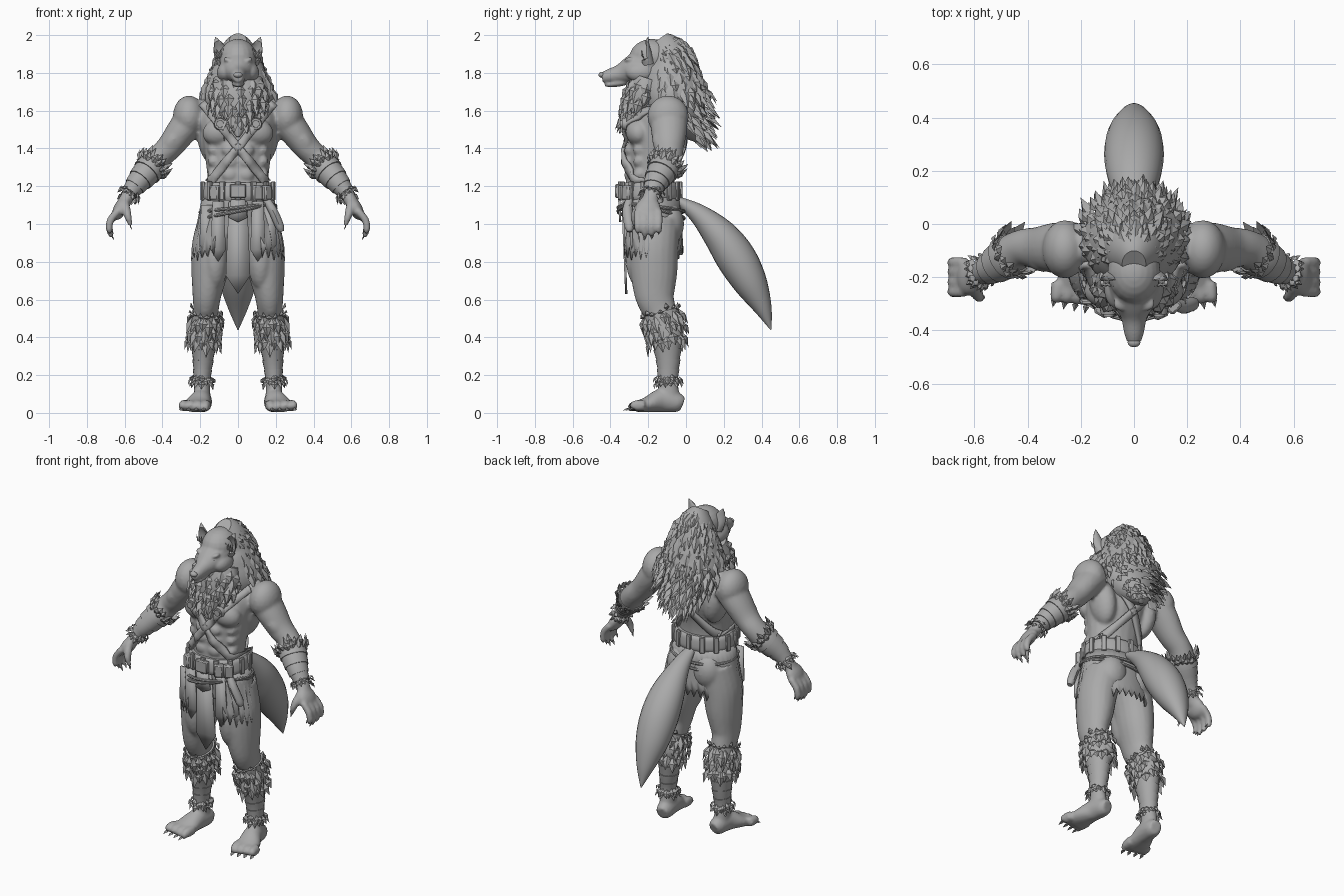
import bpy, bmesh, math, random
from math import sin, cos, pi, radians
from mathutils import Vector, Matrix
from mathutils.bvhtree import BVHTree

random.seed(4)
cube = bpy.data.objects.get("Cube")
if cube:
    bpy.data.objects.remove(cube)

grey = bpy.data.materials.new("plain grey")
grey.use_nodes = True
colour = (.4, .4, .4, 1)
grey.diffuse_color = colour
grey.node_tree.nodes["Principled BSDF"].inputs["Base Color"].default_value = colour
X, Y, Z = Vector((1, 0, 0)), Vector((0, 1, 0)), Vector((0, 0, 1))
made = []


def finish(name, bm, mirror=False, solid=0):
    bmesh.ops.recalc_face_normals(bm, faces=bm.faces)
    mesh = bpy.data.meshes.new(name)
    bm.to_mesh(mesh)
    bm.free()
    mesh.materials.append(grey)
    ob = bpy.data.objects.new(name, mesh)
    bpy.context.collection.objects.link(ob)
    if solid:
        mod = ob.modifiers.new("thickness", 'SOLIDIFY')
        mod.thickness, mod.offset = solid, 0
    if mirror:
        ob.modifiers.new("mirror", 'MIRROR').use_mirror_merge = False
    made.append(ob)
    return ob


def sample(path, s):
    """Smooth point on a path of (x, y, z, width, depth) rows."""
    last = len(path) - 1
    s = max(0, min(last, s))
    i = min(int(s), last - 1)
    f = s - i
    a, b, c, d = (path[max(0, min(last, i + k))] for k in (-1, 0, 1, 2))
    return [q + .5 * f * (r - p + f * (2 * p - 5 * q + 4 * r - t + f * (3 * (q - r) + t - p)))
            for p, q, r, t in zip(a, b, c, d)]


def skin_point(path, s, a, ref, grow=1):
    """Position, normal and path direction on the surface of a tube."""
    x, y, z, w, d = sample(path, s)
    t = (Vector(sample(path, s + .05)[:3]) - Vector(sample(path, s - .05)[:3])).normalized()
    u = (ref - t * ref.dot(t)).normalized()
    v = t.cross(u)
    w, d = max(w, .002), max(d, .002)
    p = Vector((x, y, z)) + (u * w * cos(a) + v * d * sin(a)) * grow
    return p, (u * cos(a) / w + v * sin(a) / d).normalized(), t


def tube(bm, path, ref=X, start=0, end=None, grow=(1, 1), n=20, steps=5):
    end = len(path) - 1 if end is None else end
    rows = max(2, math.ceil((end - start) * steps))
    rings = []
    for r in range(rows + 1):
        f = r / rows
        g = grow[0] + (grow[1] - grow[0]) * f
        rings.append([bm.verts.new(skin_point(path, start + (end - start) * f, 2 * pi * k / n, ref, g)[0])
                      for k in range(n)])
    for lo, hi in zip(rings, rings[1:]):
        for k in range(n):
            bm.faces.new((lo[k], lo[k - 1], hi[k - 1], hi[k]))
    bm.faces.new(rings[0])
    bm.faces.new(rings[-1])


def ball(bm, loc, size, turn=0, axis='Y'):
    m = Matrix.Translation(loc) @ Matrix.Rotation(radians(turn), 4, axis) @ Matrix.Diagonal((*size, 1))
    bmesh.ops.create_uvsphere(bm, u_segments=20, v_segments=12, radius=1, matrix=m)


def box(bm, loc, size, turn=0, axis='Y'):
    m = Matrix.Translation(loc) @ Matrix.Rotation(radians(turn), 4, axis) @ Matrix.Diagonal((*size, 1))
    part = bmesh.ops.create_cube(bm, size=1, matrix=m)
    edges = {e for v in part["verts"] for e in v.link_edges}
    bmesh.ops.bevel(bm, geom=list(edges), offset=min(size) * .2, segments=1, affect='EDGES')


def tuft(bm, p, d, n, length, width):
    """One leaf-shaped lock of fur."""
    side = d.cross(n).normalized() * width / 2
    mid = p + d * length * .4
    root, tip, left, right, ridge = (bm.verts.new(q) for q in (
        p - n * .005, p + d * length, mid + side, mid - side, mid + n * width * .35))
    for f in ((root, left, ridge), (root, ridge, right), (ridge, left, tip),
              (right, ridge, tip), (root, right, left), (left, right, tip)):
        bm.faces.new(f)


def fur(bm, path, rows, count, length, width, ref=X, flow=1, lift=.3, grow=1, keep=lambda p, a: True):
    for r, s in enumerate(rows):
        for k in range(count):
            a = 2 * pi * (k + .5 * (r % 2) + random.uniform(-.25, .25)) / count
            p, n, t = skin_point(path, s + random.uniform(-.1, .1), a, ref, grow)
            if keep(p, a):
                d = (t * flow + n * lift * random.uniform(.5, 1.3)).normalized()
                tuft(bm, p, d, n, length * random.uniform(.75, 1.25), width * random.uniform(.8, 1.2))


# Muscular body, fused into one skin
torso = [(0, -.17, .95, .16, .12), (0, -.18, 1.1, .175, .14), (0, -.19, 1.2, .16, .13),
         (0, -.18, 1.32, .17, .13), (0, -.16, 1.45, .19, .15), (0, -.14, 1.57, .2, .13),
         (0, -.13, 1.66, .12, .1), (0, -.15, 1.76, .09, .09)]
arm = [(.23, -.09, 1.58, .1, .09), (.3, -.09, 1.49, .095, .08), (.36, -.09, 1.41, .08, .07),
       (.42, -.09, 1.35, .07, .065), (.47, -.12, 1.29, .075, .07), (.53, -.16, 1.22, .058, .055),
       (.575, -.18, 1.16, .042, .038), (.61, -.2, 1.1, .05, .035)]
leg = [(.1, -.16, 1.02, .11, .13), (.135, -.17, .88, .11, .13), (.15, -.17, .75, .098, .125),
       (.165, -.165, .62, .076, .105), (.17, -.135, .53, .066, .085), (.18, -.105, .4, .062, .075),
       (.185, -.095, .28, .05, .058), (.19, -.095, .18, .042, .05), (.19, -.09, .07, .045, .06)]
foot = [(.18, -.02, .045, .035, .04), (.185, -.05, .055, .048, .053), (.195, -.13, .065, .055, .062),
        (.215, -.2, .045, .07, .043), (.225, -.26, .032, .075, .03)]
bm = bmesh.new()
tube(bm, torso)
tube(bm, arm, Y)
tube(bm, leg)
tube(bm, foot)
ball(bm, (.09, -.25, 1.49), (.1, .07, .075), 15)
ball(bm, (.15, -.1, 1.45), (.065, .09, .14), 10)
ball(bm, (.13, -.08, 1.63), (.14, .075, .055), 15)
ball(bm, (.26, -.095, 1.57), (.085, .11, .11))
ball(bm, (.34, -.12, 1.45), (.05, .06, .09), -40)
ball(bm, (.165, -.07, .44), (.055, .06, .09))
ball(bm, (.09, -.09, 1.0), (.09, .08, .11))
ball(bm, (.12, -.23, .82), (.07, .09, .17))
ball(bm, (.17, -.2, .56), (.045, .045, .05))
for z in (1.19, 1.26, 1.33, 1.39):
    ball(bm, (.042, -.3, z), (.042, .027, .036))
    ball(bm, (.13, -.24, z), (.03, .04, .035), 30)
# Hands and toes
ball(bm, (.625, -.2, 1.08), (.035, .068, .065), -25)
claws = bmesh.new()
for k in range(4):
    y = -.255 + k * .037
    drop = (.03, 0, .005, .03)[k]
    tube(bm, [(.635, y, 1.07, .02, .02), (.675, y, 1.02, .022, .02), (.682, y, .97, .018, .018),
              (.667, y, .93 + drop, .012, .012)], Y, n=10)
    tuft(claws, Vector((.668, y, .945 + drop)), Vector((-.4, 0, -1)).normalized(), X, .035, .02)
    x = .165 + k * .04
    front = -.305 + .008 * k
    tube(bm, [(x, -.22, .04, .026, .03), (x + .006, -.27, .037, .025, .03),
              (x + .012, front, .022, .017, .016)], n=10)
    tuft(claws, Vector((x + .012, front + .01, .024)), Vector((.2, -1, -.3)).normalized(), Z, .045, .024)
tube(bm, [(.6, -.23, 1.11, .025, .025), (.585, -.27, 1.05, .023, .022), (.568, -.275, .99, .011, .011)], Y, n=10)
tuft(claws, Vector((.57, -.275, 1)), Vector((-.3, 0, -1)).normalized(), X, .035, .02)
body = finish("body", bm, mirror=True)
mod = body.modifiers.new("fuse", 'REMESH')
mod.mode, mod.voxel_size, mod.use_smooth_shade = 'VOXEL', .01, True
mod = body.modifiers.new("soften", 'SMOOTH')
mod.factor, mod.iterations = .5, 4
finish("claws", claws, mirror=True)

# Wolf head with muzzle, brows, nose and ears
bm = bmesh.new()
muzzle = [(0, -.2, 1.845, .1, .11), (0, -.29, 1.815, .082, .075), (0, -.35, 1.795, .05, .05),
          (0, -.41, 1.782, .037, .037), (0, -.445, 1.775, .025, .026)]
tube(bm, muzzle)
ball(bm, (0, -.18, 1.88), (.1, .12, .1))
ball(bm, (.062, -.24, 1.805), (.05, .08, .055), -20)
ball(bm, (.042, -.298, 1.862), (.038, .03, .016), -22)
ball(bm, (0, -.36, 1.745), (.032, .075, .018), 8, 'X')
head = finish("head", bm, mirror=True)
mod = head.modifiers.new("fuse", 'REMESH')
mod.mode, mod.voxel_size, mod.use_smooth_shade = 'VOXEL', .007, True
mod = head.modifiers.new("soften", 'SMOOTH')
mod.factor, mod.iterations = .5, 3
bm = bmesh.new()
ball(bm, (0, -.445, 1.79), (.024, .018, .016))
finish("nose", bm)
bm = bmesh.new()
ball(bm, (.045, -.318, 1.84), (.017, .01, .007), -20)
finish("eyes", bm, mirror=True)
bm = bmesh.new()
tube(bm, [(.075, -.2, 1.85, .035, .035), (.088, -.21, 1.9, .04, .03), (.103, -.21, 1.945, .027, .018),
          (.12, -.2, 1.99, .002, .002)], n=12)
for v in bm.verts:  # hollow the front of each ear
    if v.co.z > 1.87 and v.co.y < -.215:
        v.co.y = -.43 - v.co.y
for k in range(5):
    tuft(bm, Vector((.06 + .012 * k, -.225, 1.87)), Vector((.1 * k, -.15, 1)).normalized(), -Y, .06, .02)
finish("ears", bm, mirror=True)

# Shaggy mane and chest ruff
mane = [(0, -.15, 1.975, .045, .06), (0, -.12, 1.93, .09, .1), (0, -.09, 1.86, .125, .125),
        (0, -.08, 1.77, .165, .16), (0, -.065, 1.67, .195, .175), (0, -.01, 1.57, .165, .13),
        (0, .045, 1.49, .09, .07), (0, .07, 1.44, .02, .02)]
ruff = [(0, -.2, 1.77, .13, .09), (0, -.23, 1.68, .15, .09), (0, -.255, 1.6, .11, .075),
        (0, -.285, 1.53, .06, .045), (0, -.31, 1.46, .008, .012)]
bm = bmesh.new()
tube(bm, mane)
tube(bm, ruff)
fur(bm, mane, [.1 + .42 * k for k in range(16)], 22, .1, .045,
    keep=lambda p, a: sin(a) < .5 and (sin(a) < .1 or p.z > 1.6))
fur(bm, ruff, [.2 + .45 * k for k in range(7)], 14, .085, .05, lift=.12, keep=lambda p, a: sin(a) > -.3)
finish("mane", bm)

# Tail
bm = bmesh.new()
tube(bm, [(0, -.05, 1.13, .03, .02), (0, .07, 1.05, .062, .055), (0, .18, .94, .1, .09),
          (0, .265, .82, .112, .105), (0, .34, .69, .098, .09), (0, .405, .56, .055, .05),
          (0, .45, .44, .003, .003)], n=24, steps=7)
finish("tail", bm)

# Forearm bracers and leg wraps with fur trim
bm = bmesh.new()
for k in range(4):
    tube(bm, arm, Y, 3.65 + k * .55, 4.25 + k * .55, (1.06, 1.16))
fur(bm, arm, (3.8, 4), 16, .065, .04, Y, -1, .45, 1.1)
fur(bm, arm, (5.75, 6), 13, .04, .03, Y, 1, .6, 1.15)
finish("bracers", bm, mirror=True)
bm = bmesh.new()
for k in range(4):
    tube(bm, leg, X, 5 + k * .5, 5.55 + k * .5, (1.14, 1.05))
tube(bm, leg, X, 4, 5.1, (1.15, 1.25))
fur(bm, leg, (4.1, 4.5, 4.9), 18, .085, .05, lift=.25, grow=1.2)
fur(bm, leg, (4.1,), 16, .035, .035, flow=-1, lift=.4, grow=1.15)
fur(bm, leg, (6.85, 7.05), 15, .045, .035, lift=.5, grow=1.15)
finish("leg_wraps", bm, mirror=True)

# Crossed straps laid on the body surface, front and back
tree = BVHTree.FromObject(body, bpy.context.evaluated_depsgraph_get())
bm = bmesh.new()
top, low = Vector((.19, 0, 1.64)), Vector((-.15, 0, 1.22))
across = (low - top).cross(Y).normalized() * .021
for face in (-1, 1):
    rows = []
    for k in range(31):
        row = []
        for edge in (-1, 0, 1):
            p = top.lerp(low, k / 30) + across * edge
            hit = tree.ray_cast(Vector((p.x, face, p.z)), -Y * face)[0]
            row.append(bm.verts.new((p.x, (hit.y if hit else -.1) + face * .012, p.z)))
        rows.append(row)
    for a, b in zip(rows, rows[1:]):
        for j in (0, 1):
            bm.faces.new((a[j], a[j + 1], b[j + 1], b[j]))
finish("straps", bm, mirror=True, solid=.016)
bm = bmesh.new()
hit = tree.ray_cast(Vector((.095, -1, 1.53)), Y)[0]
m = Matrix.Translation(hit - Y * .02) @ Matrix.Rotation(pi / 2, 4, 'X')
for radius, depth in ((.034, .025), (.022, .042)):
    bmesh.ops.create_cone(bm, cap_ends=True, segments=20, radius1=radius, radius2=radius * .85, depth=depth, matrix=m)
finish("strap_discs", bm, mirror=True)

# Belt with buckle, loops, pouches and hanging cords
belt = [(0, -.19, 1.125, .185, .155), (0, -.19, 1.15, .193, .163),
        (0, -.19, 1.2, .188, .158), (0, -.19, 1.22, .175, .145)]
bm = bmesh.new()
tube(bm, belt, n=40)
for k in range(14):
    p, n, t = skin_point(belt, 1.5, 2 * pi * (k + .5) / 14, X)
    box(bm, p, (.018, .03, .1), math.degrees(math.atan2(n.y, n.x)), 'Z')
box(bm, (0, -.36, 1.175), (.085, .03, .075))
for x, turn in ((.1, -25), (-.12, 30), (.15, -45)):
    box(bm, (x, -.19 - .165 * cos(x * 5), 1.165), (.055, .04, .08), -turn, 'Z')
for drop in (.05, .09):
    cord = [(.2 * cos(a), -.185 + .175 * sin(a), 1.11 - drop * abs(sin(a * .5 + .3)), .009, .009)
            for a in (2 * pi * k / 16 for k in range(17))]
    tube(bm, cord, Z, n=8, steps=2)
finish("belt", bm)
bm = bmesh.new()
tube(bm, [(.15, -.3, 1.13, .02, .02), (.185, -.31, 1.07, .027, .025), (.22, -.3, .99, .026, .024),
          (.23, -.3, .96, .014, .014)], Y, n=10)
finish("hip_pouch", bm)

# Ragged hide skirt around the hips and back
bm = bmesh.new()
rows = []
for k in range(61):
    a = radians(-58 + 296 * k / 60)
    hem = .87 + random.uniform(-.015, .015) + (.03 if k % 2 else -.025) - .03 * abs(cos(a))
    rows.append([bm.verts.new(((.185 + .055 * f) * cos(a), -.185 + (.145 + .02 * f) * sin(a),
                               1.14 + (hem - 1.14) * f)) for f in (0, .25, .5, .75, 1)])
for a, b in zip(rows, rows[1:]):
    for j in range(4):
        bm.faces.new((a[j], b[j], b[j + 1], a[j + 1]))
finish("hide_skirt", bm, solid=.012)

# Pointed cloth panels at the front
bm = bmesh.new()
for x, wide, high, tip, y in ((0, .065, 1.12, .63, -.335), (0, .05, 1.13, 1.01, -.352),
                              (.105, .04, 1.12, .8, -.325), (-.105, .04, 1.12, .8, -.325),
                              (.165, .04, 1.1, .84, -.295), (-.165, .04, 1.1, .84, -.295)):
    neck = tip + (high - tip) * .2
    spots = ((-wide * .75, high), (wide * .75, high), (wide, neck), (0, tip), (-wide, neck))
    bm.faces.new([bm.verts.new((x + dx, y + (1.1 - z) * .04, z)) for dx, z in spots])
finish("loincloth", bm, solid=.012)

# Smooth shading with crisp edges
for ob in bpy.context.view_layer.objects:
    ob.select_set(ob in made)
bpy.context.view_layer.objects.active = body
bpy.ops.object.shade_smooth_by_angle(angle=radians(38))
